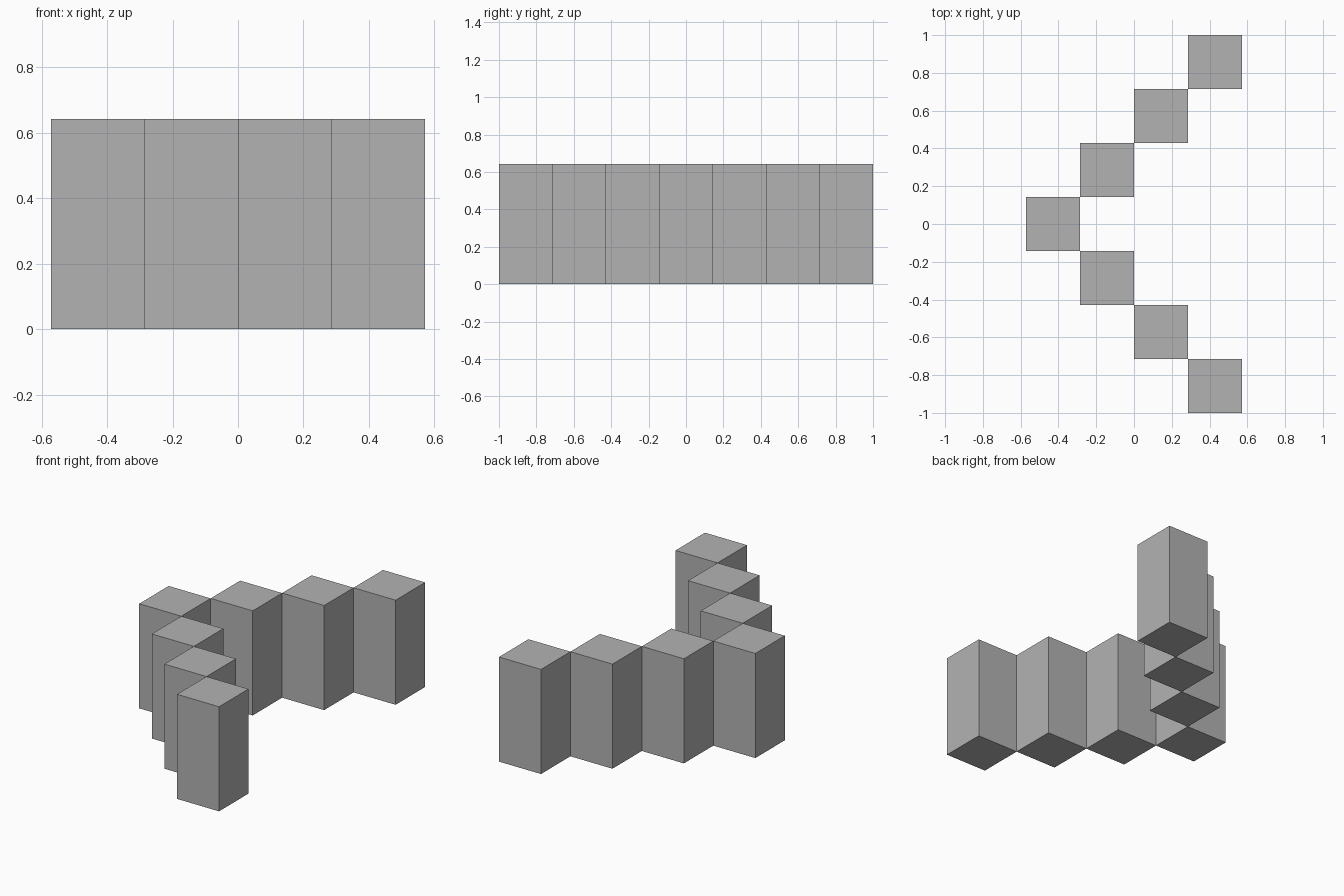
import bpy

# Remove the default cube only
default = bpy.data.objects.get("Cube")
if default:
    bpy.data.objects.remove(default, do_unlink=True)

SIDE = 2 / 7            # square footprint of each block
HEIGHT = SIDE * 2.25

# Single plain grey
grey = bpy.data.materials.new("plain grey")
grey.use_nodes = True
colour = (0.45, 0.45, 0.45, 1)
grey.diffuse_color = colour
grey.node_tree.nodes["Principled BSDF"].inputs["Base Color"].default_value = colour


def add_block(name, x, y):
    """Upright square block standing on the ground."""
    bpy.ops.mesh.primitive_cube_add(size=1, location=(x, y, HEIGHT / 2))
    block = bpy.context.object
    block.name = name
    block.scale = (SIDE, SIDE, HEIGHT)
    bpy.ops.object.transform_apply(location=False, rotation=False, scale=True)
    block.data.materials.append(grey)


# Blocks touch corner to corner along a V, with the tip at -x
for step in range(-3, 4):
    if step == 0:
        name = "tip_block"
    else:
        name = f"{'front' if step < 0 else 'back'}_arm_block_{abs(step)}"
    add_block(name, (abs(step) - 1.5) * SIDE, step * SIDE)
